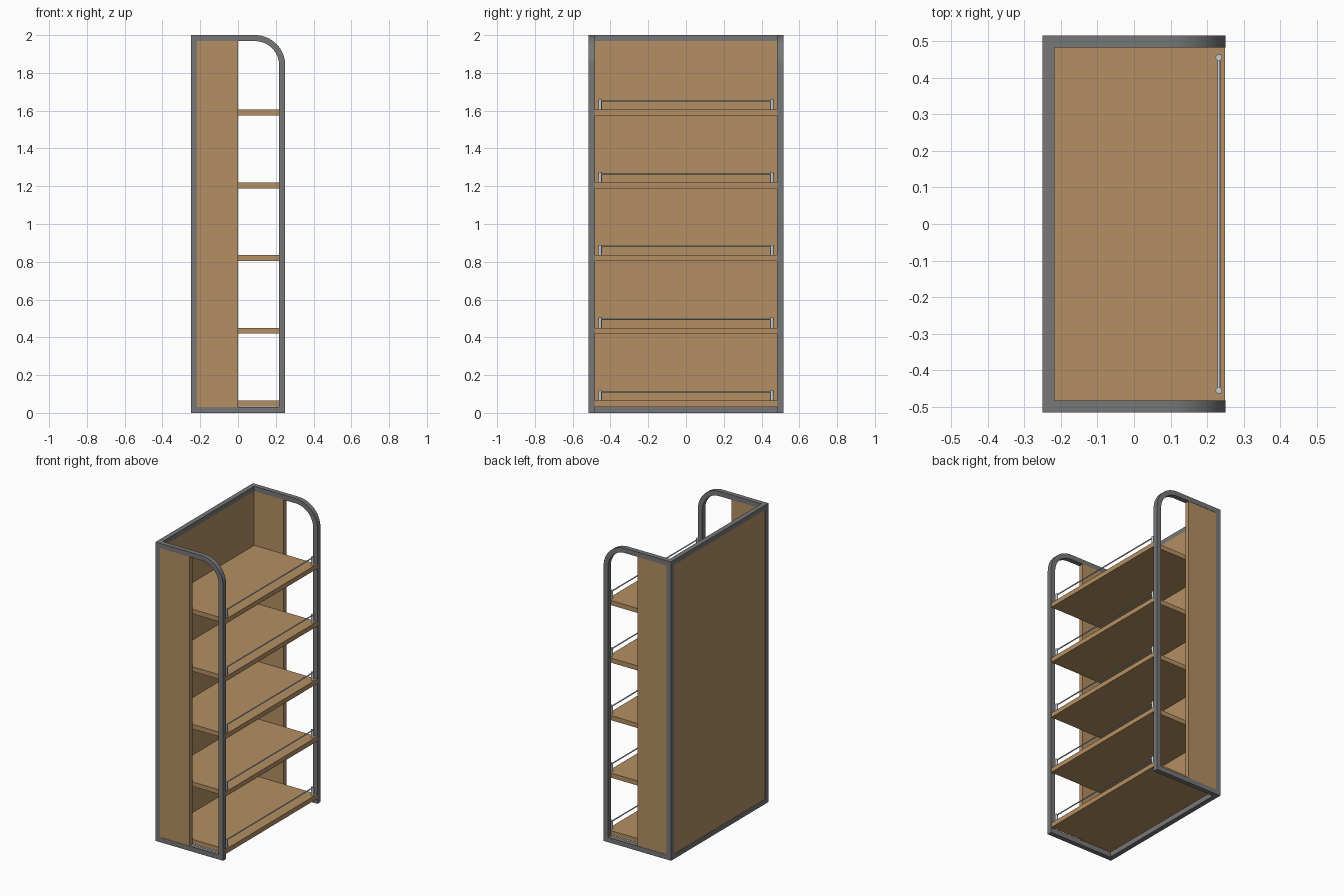
import bpy, bmesh, math

if "Cube" in bpy.data.objects:
    bpy.data.objects.remove(bpy.data.objects["Cube"])

X, Y, H, T = 0.25, 0.515, 2.0, 0.032   # half depth, half width, height, bar thickness
R = 0.16                               # outer radius of the rounded corner


def material(name, rgb):
    m = bpy.data.materials.new(name)
    m.diffuse_color = (*rgb, 1)
    m.use_nodes = True
    m.node_tree.nodes["Principled BSDF"].inputs["Base Color"].default_value = m.diffuse_color
    return m


WOOD = material("warm wood", (0.46, 0.275, 0.125))
GREY = material("dark grey metal", (0.185, 0.185, 0.185))
STEEL = material("light steel", (0.58, 0.62, 0.66))


def finish(name, bm, mat):
    bmesh.ops.recalc_face_normals(bm, faces=bm.faces)
    me = bpy.data.meshes.new(name)
    bm.to_mesh(me)
    bm.free()
    me.materials.append(mat)
    ob = bpy.data.objects.new(name, me)
    bpy.context.collection.objects.link(ob)
    return ob


def smooth(ob):
    bpy.ops.object.select_all(action='DESELECT')
    bpy.context.view_layer.objects.active = ob
    ob.select_set(True)
    bpy.ops.object.shade_smooth_by_angle(angle=math.radians(35))


def box(name, x0, x1, y0, y1, z0, z1, mat):
    bm = bmesh.new()
    bmesh.ops.create_cube(bm, size=1)
    for v in bm.verts:
        v.co = ((x0 + x1) / 2 + v.co.x * (x1 - x0),
                (y0 + y1) / 2 + v.co.y * (y1 - y0),
                (z0 + z1) / 2 + v.co.z * (z1 - z0))
    return finish(name, bm, mat)


def rod(name, x, y, z, r, length, mat, along_y=False):
    bpy.ops.mesh.primitive_cylinder_add(vertices=16, radius=r, depth=length, location=(x, y, z),
                                        rotation=(math.pi / 2 if along_y else 0, 0, 0))
    ob = bpy.context.object
    ob.name = name
    ob.data.materials.append(mat)
    smooth(ob)


def outline(inset):
    # side outline with a rounded upper front corner
    a, r, n = X - inset, R - inset, 16
    pts = [(-a, inset), (a, inset)]
    for i in range(n + 1):
        t = math.pi / 2 * i / n
        pts.append((X - R + r * math.cos(t), H - R + r * math.sin(t)))
    return pts + [(-a, H - inset)]


def side_frame(name, y0, y1):
    bm = bmesh.new()
    rings = [[bm.verts.new((x, y, z)) for x, z in outline(i)]
             for i, y in ((0, y0), (0, y1), (T, y1), (T, y0))]
    n = len(rings[0])
    for k in range(4):
        a, b = rings[k], rings[(k + 1) % 4]
        for i in range(n):
            j = (i + 1) % n
            bm.faces.new((a[i], a[j], b[j], b[i]))
    smooth(finish(name, bm, GREY))


# side frames and half-depth side panels
for s, label in ((-1, "front"), (1, "rear")):
    y0, y1 = sorted((s * (Y - T), s * Y))
    side_frame(label + "_side_frame", y0, y1)
    p0, p1 = sorted((s * (Y - T), s * (Y - 0.002)))
    box(label + "_side_panel", -X + T, 0, p0, p1, T, H - T, WOOD)

# back: two cross bars and the panel between them
W = Y - T
box("back_top_bar", -X, -X + T, -W, W, H - T, H, GREY)
box("back_bottom_bar", -X, -X + T, -W, W, 0, T, GREY)
box("back_panel", -X + 0.002, -X + T, -W, W, T, H - T, WOOD)

# shelves, each with a guard rail on two posts
for i in range(5):
    top = 0.065 + 0.385 * i
    box(f"shelf_{i + 1}", -X + T, X - 0.001, -W, W, top - 0.031, top, WOOD)
    for s in (-1, 1):
        rod(f"rail_post_{i + 1}", 0.232, s * 0.455, top + 0.027, 0.009, 0.054, STEEL)
    rod(f"guard_rail_{i + 1}", 0.232, 0, top + 0.047, 0.004, 0.93, STEEL, True)
